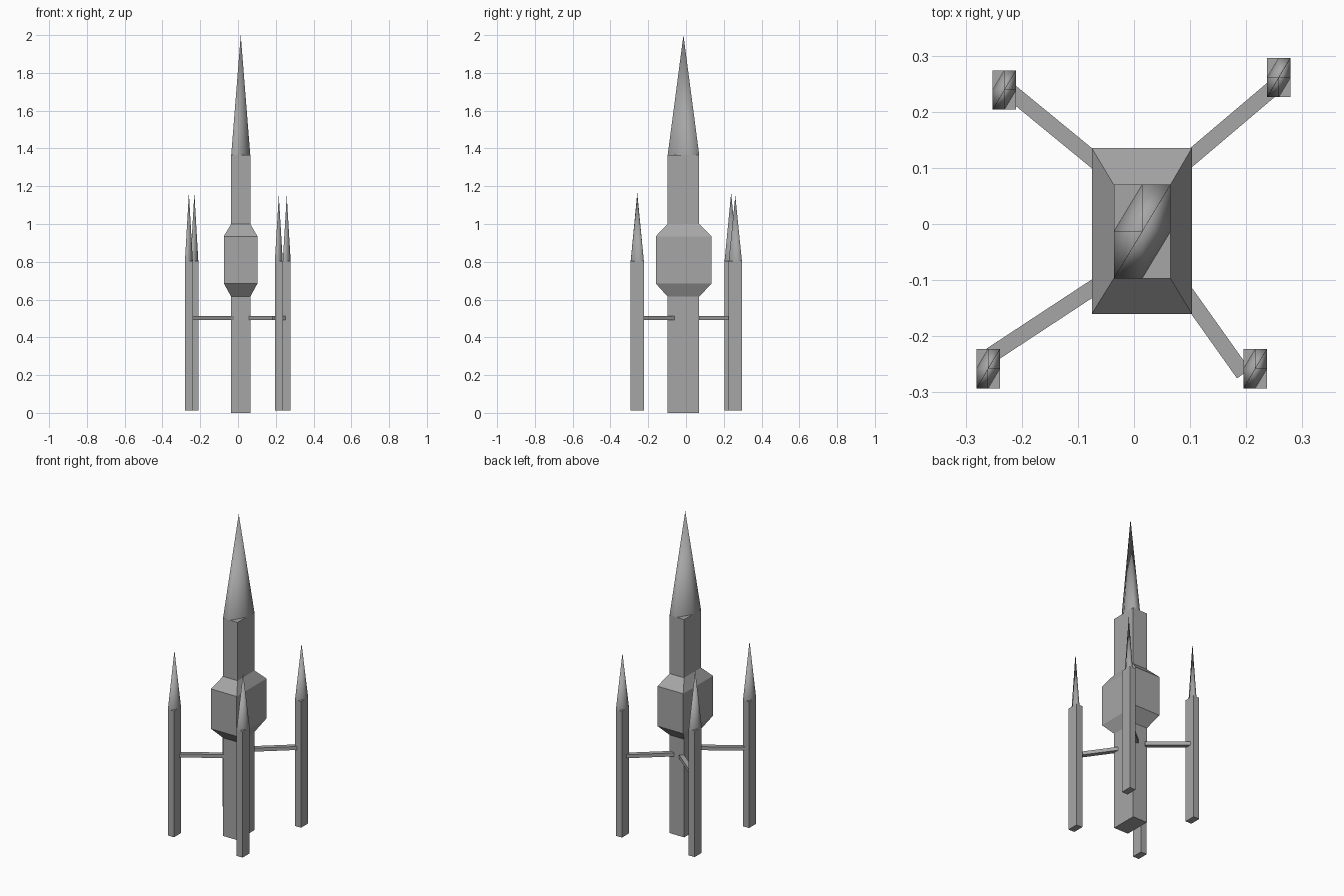
import bpy
import bmesh
from mathutils import Vector, Matrix

cube = bpy.data.objects.get("Cube")
if cube:
    bpy.data.objects.remove(cube, do_unlink=True)

GREY = (0.38, 0.38, 0.38, 1.0)
hull = bpy.data.materials.new("hull grey")
hull.use_nodes = True
hull.diffuse_color = GREY
hull.node_tree.nodes["Principled BSDF"].inputs["Base Color"].default_value = GREY


def finish(name, bm, smooth=False):
    bmesh.ops.recalc_face_normals(bm, faces=bm.faces)
    for f in bm.faces:
        f.smooth = smooth
    mesh = bpy.data.meshes.new(name)
    bm.to_mesh(mesh)
    bm.free()
    mesh.materials.append(hull)
    obj = bpy.data.objects.new(name, mesh)
    bpy.context.collection.objects.link(obj)
    return obj


def column(name, sections):
    """Loft rectangles given as (z, x0, x1, y0, y1)."""
    bm = bmesh.new()
    rings = [[bm.verts.new((x, y, z)) for x, y in
              ((x0, y0), (x1, y0), (x1, y1), (x0, y1))]
             for z, x0, x1, y0, y1 in sections]
    for low, high in zip(rings, rings[1:]):
        for i in range(4):
            j = (i + 1) % 4
            bm.faces.new((low[i], low[j], high[j], high[i]))
    bm.faces.new(rings[0])
    bm.faces.new(rings[-1])
    return finish(name, bm)


def nose(name, rect, z, tip):
    """Spire on a rectangle with two opposite corners cut off."""
    x0, x1, y0, y1 = rect
    cx, cy = (x0 + x1) / 2, (y0 + y1) / 2
    bm = bmesh.new()
    base = [bm.verts.new((x, y, z)) for x, y in
            ((x0, y0), (cx, y0), (x1, cy), (x1, y1), (cx, y1), (x0, cy))]
    apex = bm.verts.new((cx, cy, tip))
    for i in range(6):
        bm.faces.new((base[i], base[(i + 1) % 6], apex))
    return finish(name, bm, smooth=True)


def strut(name, start, end, z=0.503):
    a, b = Vector((*start, z)), Vector((*end, z))
    bm = bmesh.new()
    turn = (b - a).to_track_quat('X', 'Z').to_matrix().to_4x4()
    size = Matrix.Diagonal(((b - a).length, 0.028, 0.022, 1))
    bmesh.ops.create_cube(bm, size=1,
                          matrix=Matrix.Translation((a + b) / 2) @ turn @ size)
    return finish(name, bm)


# Central body, wide collar and main spire
core = (-0.036, 0.065, -0.097, 0.07)
collar = (-0.075, 0.103, -0.16, 0.135)
column("core_body", [(0, *core), (1.365, *core)])
column("collar", [(0.615, *core), (0.685, *collar), (0.935, *collar), (1.0, *core)])
nose("main_nose", core, 1.365, 2.0)

# Four side boosters: centre, spire tip, strut start, strut end
boosters = {
    "back_right": ((-0.231, 0.239), 1.165, (-0.02, 0.072), (-0.22, 0.236)),
    "back_left": ((0.258, 0.261), 1.15, (0.04, 0.066), (0.25, 0.244)),
    "front_right": ((-0.26, -0.258), 1.165, (-0.015, -0.076), (-0.26, -0.237)),
    "front_left": ((0.216, -0.258), 1.152, (0.055, -0.07), (0.195, -0.267)),
}
for side, ((x, y), tip, start, end) in boosters.items():
    rect = (x - 0.021, x + 0.021, y - 0.035, y + 0.035)
    column(side + "_booster", [(0.012, *rect), (0.803, *rect)])
    nose(side + "_nose", rect, 0.803, tip)
    strut(side + "_strut", start, end)
